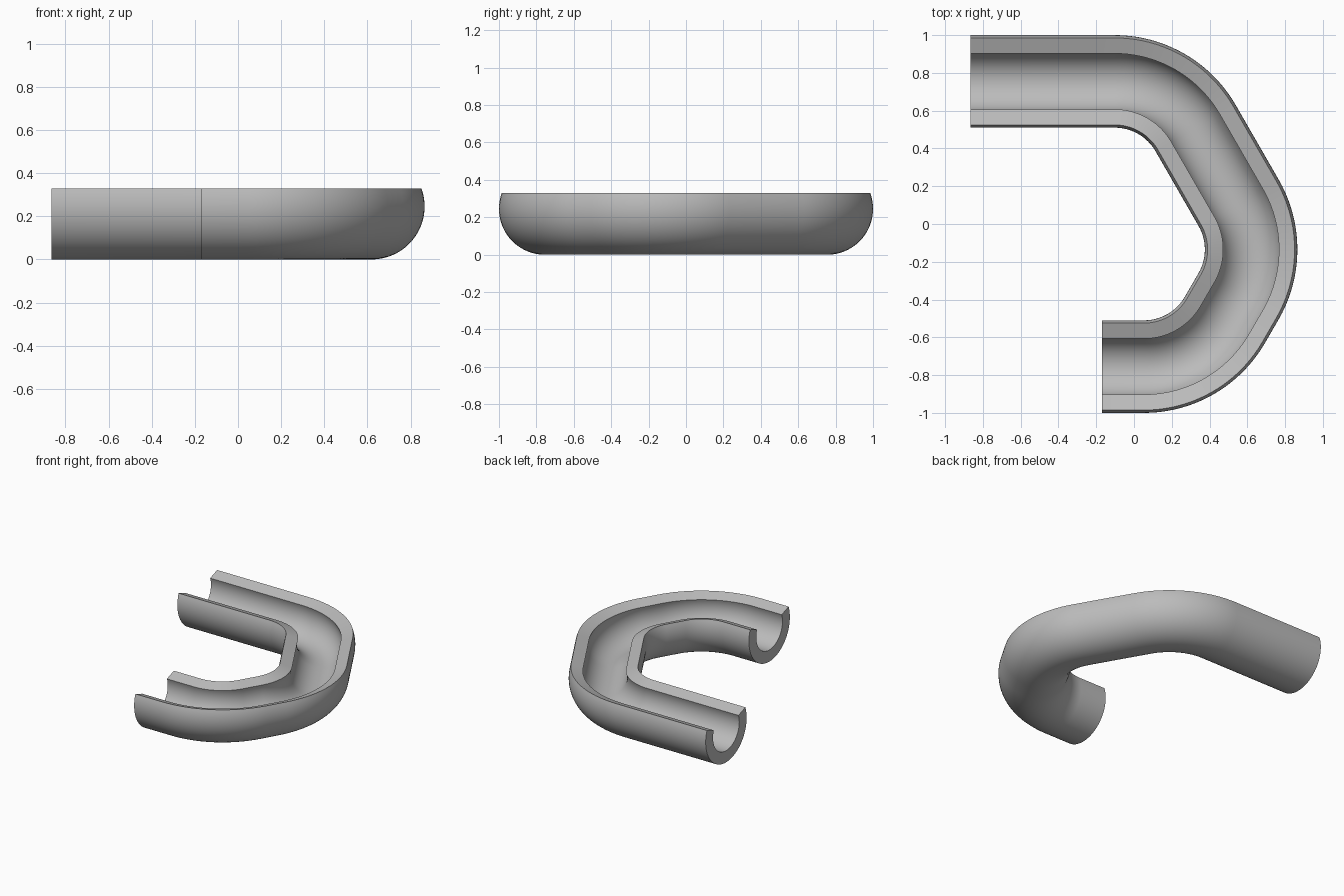
import bpy, bmesh
from math import radians, cos, sin

if "Cube" in bpy.data.objects:
    bpy.data.objects.remove(bpy.data.objects["Cube"], do_unlink=True)

OUTER, INNER = 0.245, 0.157      # wall radii of the channel
BEND = 0.495                     # centreline bend radius
RIM = 20                         # how far the wall rises past horizontal, degrees

grey = bpy.data.materials.new("plain grey")
grey.use_nodes = True
colour = (0.5, 0.5, 0.5, 1)
grey.diffuse_color = colour
grey.node_tree.nodes["Principled BSDF"].inputs["Base Color"].default_value = colour


def arc(radius, start, end, steps):
    angles = [radians(start + (end - start) * i / steps) for i in range(steps + 1)]
    return [(radius * cos(a), radius * sin(a)) for a in angles]


# C-shaped section: outer wall one way, inner wall back, joined by radial rims
section = arc(OUTER, 180 - RIM, 360 + RIM, 56) + arc(INNER, 360 + RIM, 180 - RIM, 56)

# Path stations as (x, y, outward angle): straight, three bends, straight
bends = [(-0.1025, 0.26, 90, 30), (0.125, -0.135, 30, -30), (0.0525, -0.26, -30, -90)]
stations = [(-0.865, 0.26 + BEND, radians(90))]
for cx, cy, start, end in bends:
    for i in range(21):
        a = radians(start + (end - start) * i / 20)
        stations.append((cx + BEND * cos(a), cy + BEND * sin(a), a))
stations.append((-0.17, -0.26 - BEND, radians(-90)))

# Sweep the section along the path
bm = bmesh.new()
rings = [[bm.verts.new((x + u * cos(a), y + u * sin(a), OUTER + w)) for u, w in section]
         for x, y, a in stations]
count = len(section)
for r, s in zip(rings, rings[1:]):
    for i in range(count):
        j = (i + 1) % count
        bm.faces.new((r[i], r[j], s[j], s[i]))

# Close both ends with strips between the outer and inner walls
for ring in (rings[0], rings[-1]):
    for i in range(count // 2 - 1):
        bm.faces.new((ring[i], ring[i + 1], ring[count - 2 - i], ring[count - 1 - i]))
bmesh.ops.recalc_face_normals(bm, faces=bm.faces)

mesh = bpy.data.meshes.new("curved_channel")
bm.to_mesh(mesh)
bm.free()
mesh.materials.append(grey)
channel = bpy.data.objects.new("curved_channel", mesh)
bpy.context.collection.objects.link(channel)
bpy.ops.object.select_all(action="DESELECT")
channel.select_set(True)
bpy.context.view_layer.objects.active = channel
bpy.ops.object.shade_smooth_by_angle(angle=radians(30))
